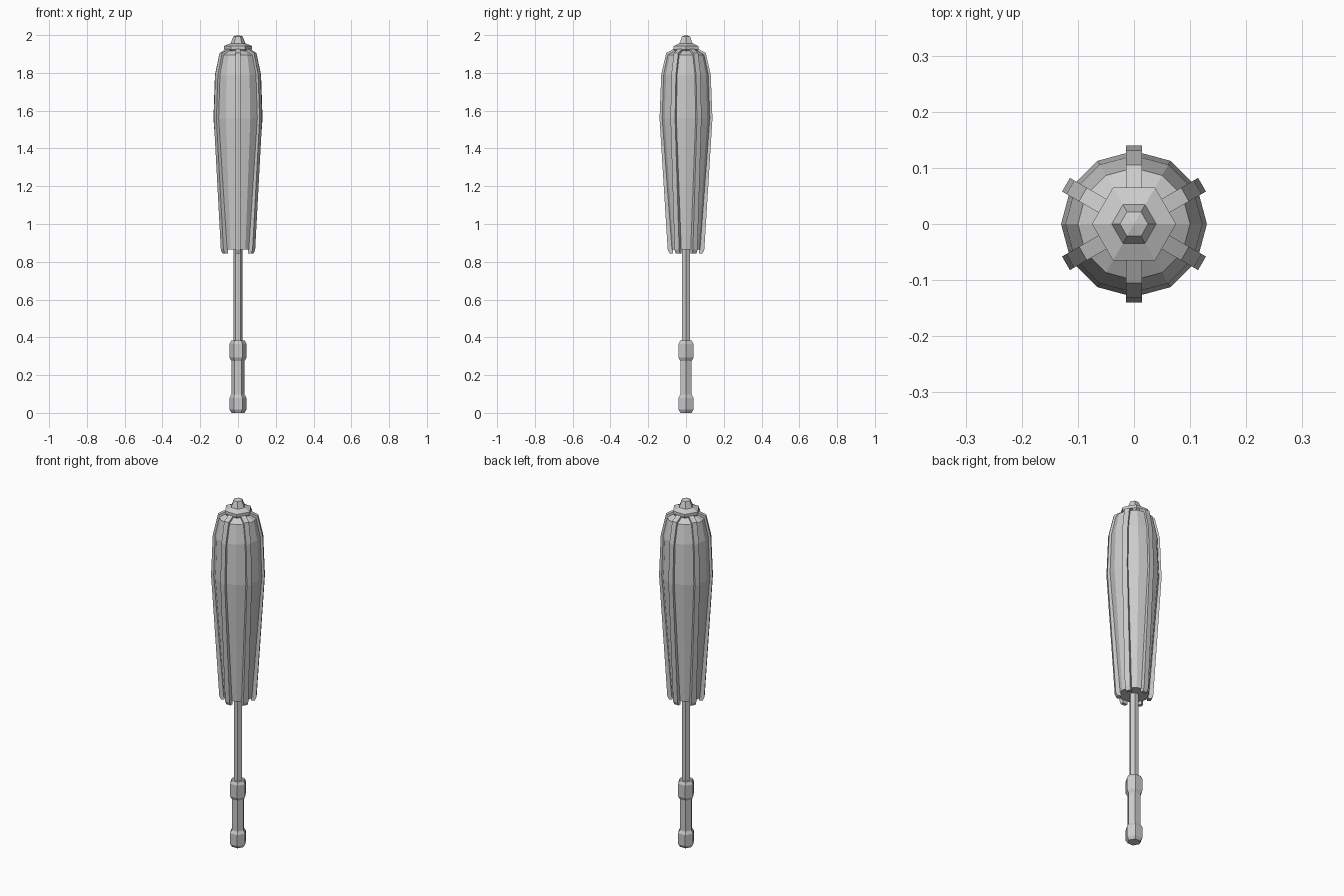
import bpy, bmesh
from math import cos, sin, pi, radians
from mathutils import Matrix

if "Cube" in bpy.data.objects:
    bpy.data.objects.remove(bpy.data.objects["Cube"])

grey = bpy.data.materials.new("plain grey")
grey.use_nodes = True
grey.diffuse_color = (0.6, 0.6, 0.6, 1)
grey.node_tree.nodes["Principled BSDF"].inputs["Base Color"].default_value = grey.diffuse_color


def finish(name, bm):
    bmesh.ops.recalc_face_normals(bm, faces=bm.faces)
    mesh = bpy.data.meshes.new(name)
    bm.to_mesh(mesh)
    bm.free()
    mesh.materials.append(grey)
    ob = bpy.data.objects.new(name, mesh)
    bpy.context.collection.objects.link(ob)
    return ob


def lathe(name, sides, profile):
    """Flat-sided turned part; profile is (radius, z) from bottom to top."""
    bm = bmesh.new()
    rings = []
    for r, z in profile:
        if r == 0:
            rings.append([bm.verts.new((0, 0, z))] * sides)
        else:
            rings.append([bm.verts.new((r * cos(2 * pi * i / sides), r * sin(2 * pi * i / sides), z))
                          for i in range(sides)])
    for low, high in zip(rings, rings[1:]):
        for i in range(sides):
            j = (i + 1) % sides
            bm.faces.new(dict.fromkeys((low[i], low[j], high[j], high[i])))
    for end in (rings[0], rings[-1]):
        if end[0] is not end[1]:
            bm.faces.new(end)
    return finish(name, bm)


def rib(name, angle, outer, inner, width):
    """Bent square bar following the canopy, turned about the z axis."""
    bm = bmesh.new()
    rings = []
    for (ro, zo), (ri, zi) in zip(outer, inner):
        rings.append([bm.verts.new(p) for p in (
            (ro, -width / 2, zo), (ro, width / 2, zo), (ri, width / 2, zi), (ri, -width / 2, zi))])
    for a, b in zip(rings, rings[1:]):
        for i in range(4):
            j = (i + 1) % 4
            bm.faces.new((a[i], a[j], b[j], b[i]))
    bm.faces.new(rings[0])
    bm.faces.new(rings[-1])
    bm.transform(Matrix.Rotation(radians(angle), 4, 'Z'))
    return finish(name, bm)


# Folded canopy
lathe("canopy", 12, [(0.078, 0.865), (0.13, 1.56), (0.122, 1.79), (0.1, 1.895), (0.06, 1.92)])

# Six ribs lying over the canopy
rib_outer = [(0.088, 0.845), (0.097, 0.865), (0.14, 1.56), (0.131, 1.79), (0.105, 1.905), (0.05, 1.935)]
rib_inner = [(0.07, 0.845), (0.07, 0.87), (0.115, 1.56), (0.105, 1.78), (0.085, 1.88), (0.045, 1.905)]
for k in range(6):
    rib("rib_%d" % (k + 1), 30 + 60 * k, rib_outer, rib_inner, 0.028)

# Collar and pointed tip
lathe("collar", 6, [(0.06, 1.91), (0.075, 1.925), (0.075, 1.942), (0.04, 1.956)])
lathe("tip", 6, [(0.042, 1.95), (0.025, 1.993), (0, 2.0)])

# Shaft
lathe("shaft", 6, [(0.024, 0.3), (0.024, 1.0)])

# Handle with upper band and end knob
lathe("handle", 6, [(0.034, 0.0), (0.045, 0.017), (0.045, 0.08), (0.035, 0.097), (0.035, 0.275),
                    (0.045, 0.292), (0.045, 0.365), (0.036, 0.382)])
